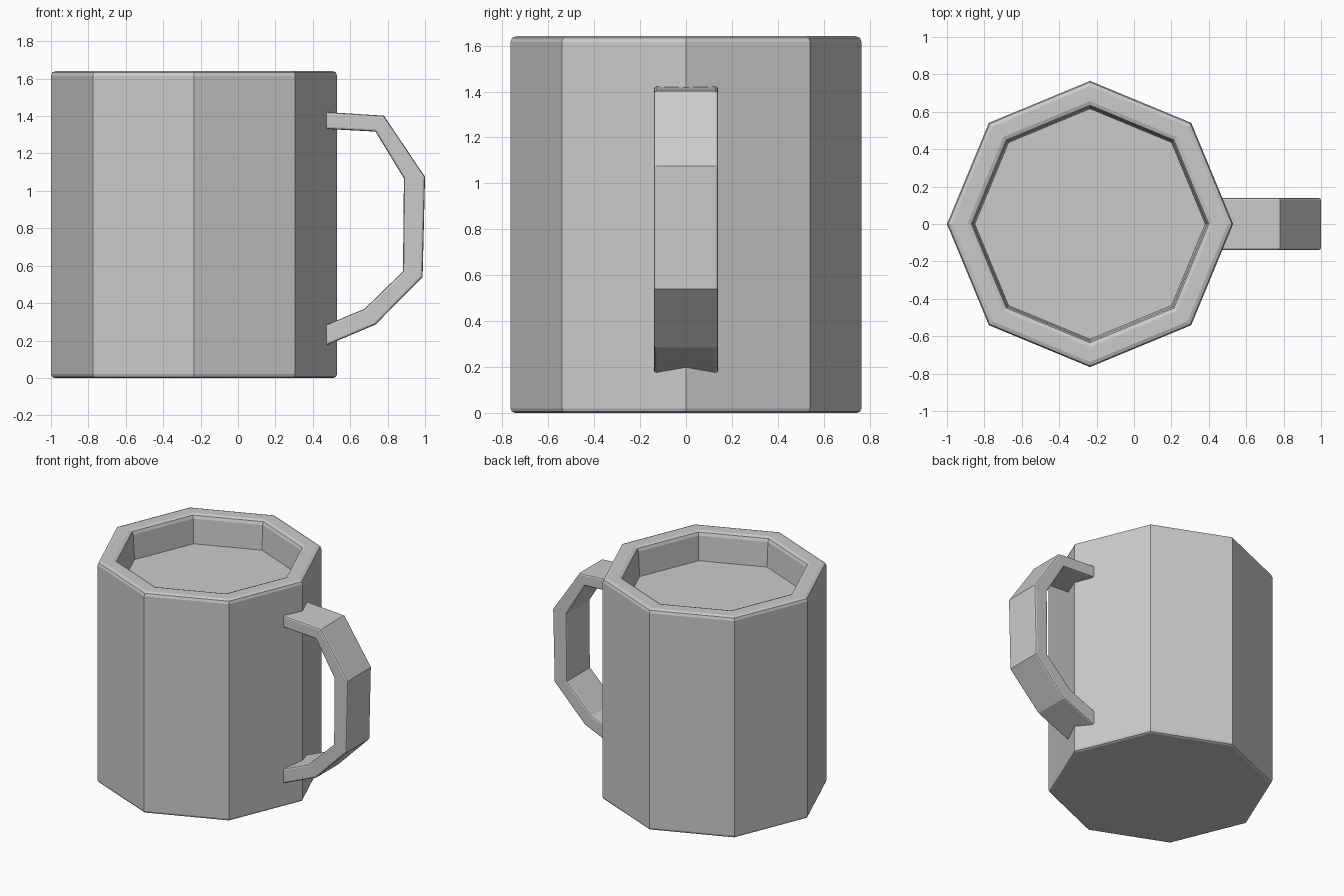
import bpy, bmesh, math
from mathutils import Vector

if "Cube" in bpy.data.objects:
    bpy.data.objects.remove(bpy.data.objects["Cube"])


def finish(bm, name):
    bmesh.ops.recalc_face_normals(bm, faces=bm.faces)
    mesh = bpy.data.meshes.new(name)
    bm.to_mesh(mesh)
    bm.free()
    obj = bpy.data.objects.new(name, mesh)
    bpy.context.collection.objects.link(obj)
    return obj


# Mug body: eight-sided lathe with softened rim and base edges
CENTRE_X = -0.235
profile = [(0, 0), (0.745, 0), (0.759, 0.006), (0.765, 0.02),
           (0.765, 1.615), (0.758, 1.634), (0.737, 1.642),
           (0.657, 1.642), (0.635, 1.634), (0.626, 1.612),
           (0.616, 1.43), (0, 1.43)]
bm = bmesh.new()
verts = [bm.verts.new((r, 0, z)) for r, z in profile]
edges = [bm.edges.new(pair) for pair in zip(verts, verts[1:])]
bmesh.ops.spin(bm, geom=verts + edges, cent=(0, 0, 0), axis=(0, 0, 1),
               angle=math.tau, steps=8)
bmesh.ops.remove_doubles(bm, verts=bm.verts, dist=0.0005)
bmesh.ops.translate(bm, verts=bm.verts, vec=Vector((CENTRE_X, 0, 0)))
finish(bm, "mug_body")

# Handle: faceted band whose ends sink into the mug wall
HALF_WIDTH = 0.14
outer = [(0.42, 1.425), (0.78, 1.402), (1.0, 1.075),
         (0.987, 0.54), (0.735, 0.285), (0.42, 0.152)]
inner = [(0.42, 1.334), (0.735, 1.317), (0.887, 1.067),
         (0.882, 0.57), (0.677, 0.37), (0.42, 0.262)]
bm = bmesh.new()
rings = [[bm.verts.new((x, y, z)) for (x, z), y in
          ((o, -HALF_WIDTH), (o, HALF_WIDTH), (i, HALF_WIDTH), (i, -HALF_WIDTH))]
         for o, i in zip(outer, inner)]
for a, b in zip(rings, rings[1:]):
    for k in range(4):
        n = (k + 1) % 4
        bm.faces.new((a[k], a[n], b[n], b[k]))
bm.faces.new(rings[0])
bm.faces.new(rings[-1])
handle = finish(bm, "handle")

# Small bevel on the long handle edges only
bevel = handle.modifiers.new("edge_bevel", 'BEVEL')
bevel.width = 0.012
bevel.segments = 2
bevel.limit_method = 'ANGLE'
bevel.angle_limit = math.radians(62)
